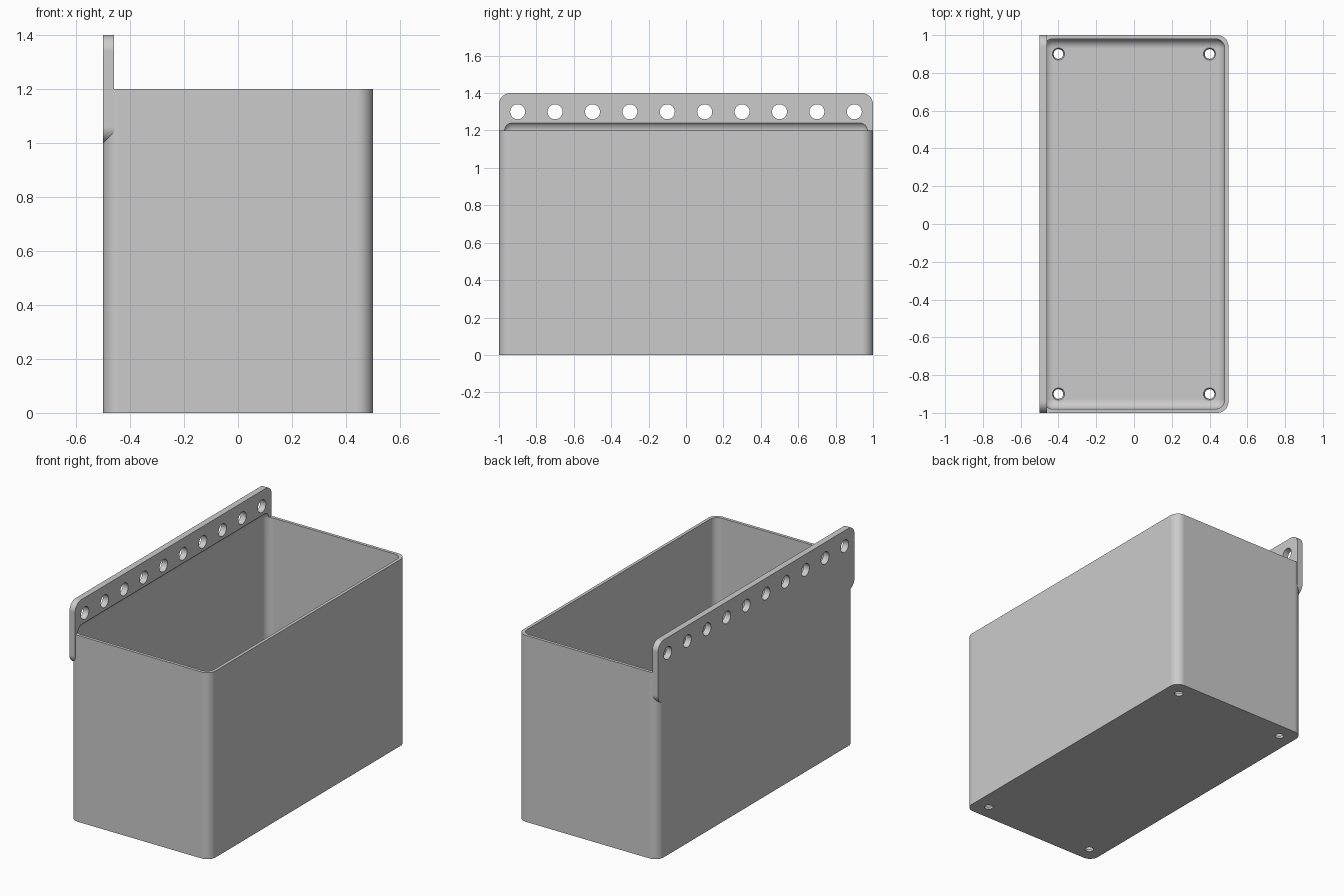
import bpy
import bmesh
from mathutils import Matrix, Vector

cube = bpy.data.objects.get("Cube")
if cube:
    bpy.data.objects.remove(cube, do_unlink=True)

WALL = 0.02
OUTER_R = 0.06
INNER_R = 0.05

grey = bpy.data.materials.new("light_grey_plastic")
grey.use_nodes = True
colour = (0.6, 0.6, 0.6, 1.0)
grey.diffuse_color = colour
grey.node_tree.nodes["Principled BSDF"].inputs["Base Color"].default_value = colour


def to_object(name, bm):
    bmesh.ops.recalc_face_normals(bm, faces=bm.faces)
    mesh = bpy.data.meshes.new(name)
    bm.to_mesh(mesh)
    bm.free()
    mesh.materials.append(grey)
    obj = bpy.data.objects.new(name, mesh)
    bpy.context.collection.objects.link(obj)
    return obj


def rounded_box(name, low, high, radius, axis=None):
    """Box with edges along one axis rounded, or all edges when axis is None."""
    low, high = Vector(low), Vector(high)
    bm = bmesh.new()
    bmesh.ops.create_cube(bm, size=1)
    bmesh.ops.scale(bm, vec=high - low, verts=bm.verts)
    bmesh.ops.translate(bm, vec=(low + high) / 2, verts=bm.verts)
    edges = [e for e in bm.edges
             if axis is None or abs((e.verts[0].co - e.verts[1].co)[axis]) > 1e-4]
    bmesh.ops.bevel(bm, geom=edges, offset=radius, segments=10,
                    profile=0.5, affect='EDGES')
    return to_object(name, bm)


def add_cone(bm, centre, r_low, r_high, depth, turn=Matrix()):
    bmesh.ops.create_cone(bm, cap_ends=True, segments=40, radius1=r_low,
                          radius2=r_high, depth=depth,
                          matrix=Matrix.Translation(centre) @ turn)


def combine(target, tool, operation):
    mod = target.modifiers.new(tool.name, 'BOOLEAN')
    mod.operation = operation
    mod.solver = 'EXACT'
    mod.object = tool
    apply(target, mod)
    bpy.data.objects.remove(tool, do_unlink=True)


def apply(obj, mod):
    bpy.context.view_layer.objects.active = obj
    bpy.ops.object.modifier_apply(modifier=mod.name)


# Outer shell with rounded upright corners, plus the hanging rail plate
storage_bin = rounded_box("storage_bin", (-0.5, -1, 0), (0.5, 1, 1.2), OUTER_R, 2)
rail = rounded_box("hanging_rail", (-0.5, -1, 1.0), (-0.46, 1, 1.4), OUTER_R, 0)
combine(storage_bin, rail, 'UNION')

# Cavity, rounded all over, which also scoops the foot of the rail
cavity = rounded_box("cavity", (-0.5 + WALL, -1 + WALL, WALL),
                     (0.5 - WALL, 1 - WALL, 1.25), INNER_R)
combine(storage_bin, cavity, 'DIFFERENCE')

# Row of ten hanging holes through the rail
holes = bmesh.new()
sideways = Matrix.Rotation(1.5707963, 4, 'Y')
for i in range(10):
    add_cone(holes, (-0.48, -0.9 + 0.2 * i, 1.3), 0.04, 0.04, 0.2, sideways)
combine(storage_bin, to_object("rail_holes", holes), 'DIFFERENCE')

# Four tapered drain holes in the floor
drains = bmesh.new()
for x in (-0.4, 0.4):
    for y in (-0.9, 0.9):
        add_cone(drains, (x, y, 0.01), 0.022, 0.036, 0.04)
combine(storage_bin, to_object("drain_holes", drains), 'DIFFERENCE')

# Smooth fillets, crisp edges, flat walls
bpy.ops.object.select_all(action='DESELECT')
storage_bin.select_set(True)
bpy.context.view_layer.objects.active = storage_bin
bpy.ops.object.shade_smooth_by_angle(angle=0.5)
weighted = storage_bin.modifiers.new("flat_walls", 'WEIGHTED_NORMAL')
weighted.keep_sharp = True
apply(storage_bin, weighted)
